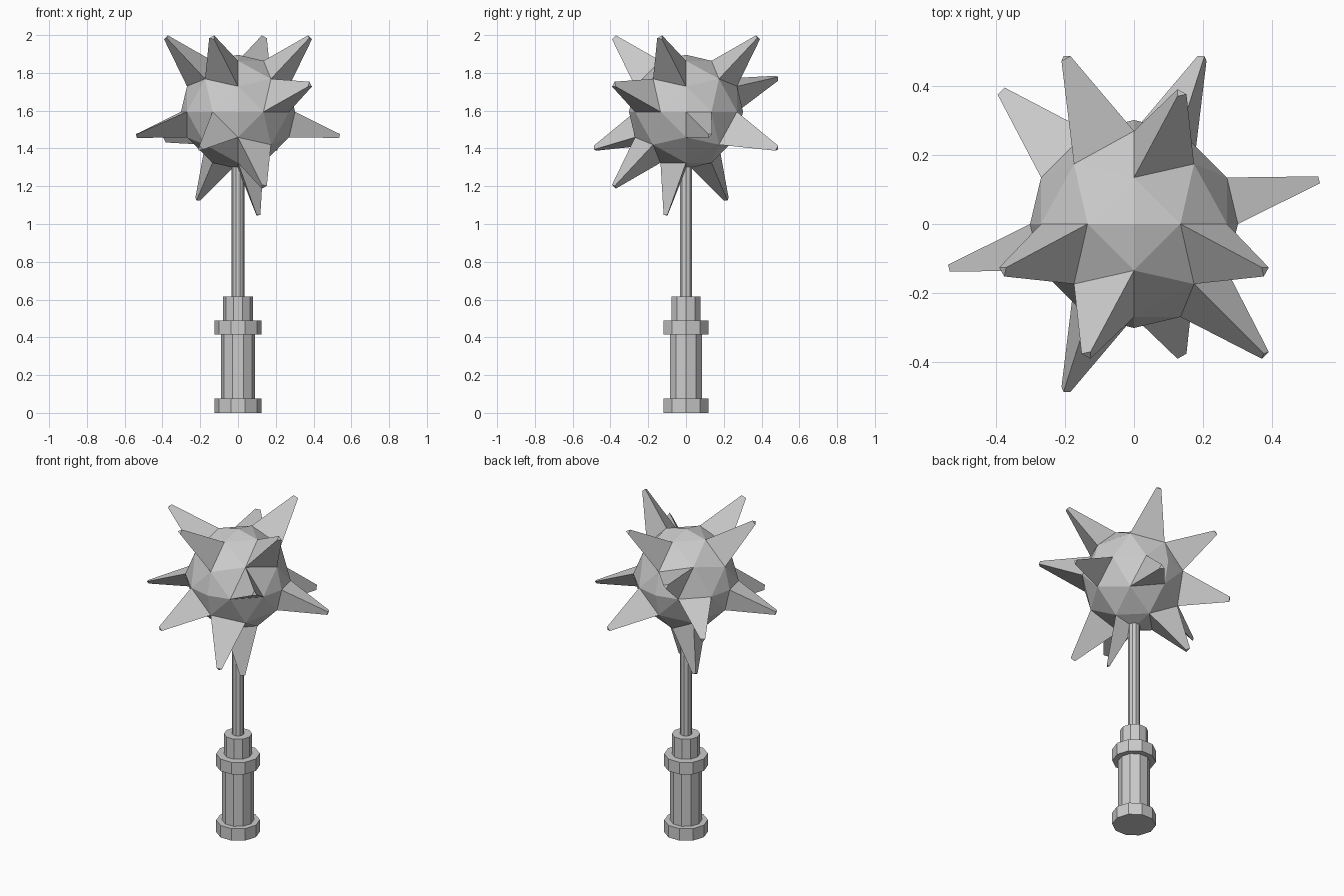
import bpy, bmesh
from math import cos, sin, tau
from mathutils import Vector

if "Cube" in bpy.data.objects:
    bpy.data.objects.remove(bpy.data.objects["Cube"])

R, HEAD_Z = 0.302, 1.594


def finish(bm, name):
    bmesh.ops.recalc_face_normals(bm, faces=bm.faces)
    mesh = bpy.data.meshes.new(name)
    bm.to_mesh(mesh)
    bm.free()
    ob = bpy.data.objects.new(name, mesh)
    bpy.context.collection.objects.link(ob)
    return ob


def prism(name, r, z0, z1, n=10):
    bm = bmesh.new()
    rings = [[bm.verts.new((r * cos(tau * k / n), r * sin(tau * k / n), z)) for k in range(n)]
             for z in (z0, z1)]
    for k in range(n):
        j = (k + 1) % n
        bm.faces.new((rings[0][k], rings[0][j], rings[1][j], rings[1][k]))
    for ring in rings:
        bm.faces.new(ring)
    finish(bm, name)


# handle, bottom to top
prism("pommel", 0.124, 0.0, 0.075)
prism("grip", 0.09, 0.075, 0.415)
prism("guard", 0.124, 0.415, 0.49)
prism("collar", 0.08, 0.49, 0.615)
prism("shaft", 0.034, 0.615, 1.35)

# head: octahedron with every edge cut in three, pushed out to a sphere
bm = bmesh.new()
grid = {}


def vert(p):
    if p not in grid:
        grid[p] = bm.verts.new(Vector(p).normalized() * R)
    return grid[p]


for sx in (-1, 1):
    for sy in (-1, 1):
        for sz in (-1, 1):
            def at(i, j):
                return vert((sx * i, sy * j, sz * (3 - i - j)))
            for i in range(3):
                for j in range(3 - i):
                    bm.faces.new((at(i, j), at(i + 1, j), at(i, j + 1)))
                    if i + j < 2:
                        bm.faces.new((at(i + 1, j), at(i + 1, j + 1), at(i, j + 1)))
bmesh.ops.recalc_face_normals(bm, faces=bm.faces)

# spikes: the face pointing at each tip is extruded and shrunk there
tips = [
    # upper ring
    (0.38, -0.135, 0.393), (-0.38, -0.135, 0.393), (0.135, 0.38, 0.393), (-0.135, -0.38, 0.393),
    # middle
    (0.38, -0.38, 0.142), (-0.385, 0.385, -0.145), (-0.2, 0.483, 0.18), (0.2, 0.483, -0.195),
    (-0.2, -0.483, -0.195), (0.537, 0.125, -0.125), (-0.537, -0.125, -0.125),
    # lower
    (0.135, -0.38, -0.395), (-0.215, 0.215, -0.465), (0.105, -0.105, -0.547),
]
bm.normal_update()
picked = [(max(bm.faces, key=lambda f: f.normal.dot(Vector(t))), Vector(t)) for t in tips]
for face, tip in picked:
    c = face.calc_center_median()
    new = bmesh.ops.extrude_discrete_faces(bm, faces=[face])["faces"][0]
    for v in new.verts:
        v.co = tip + (v.co - c) * 0.15
finish(bm, "spiked_head").location.z = HEAD_Z
